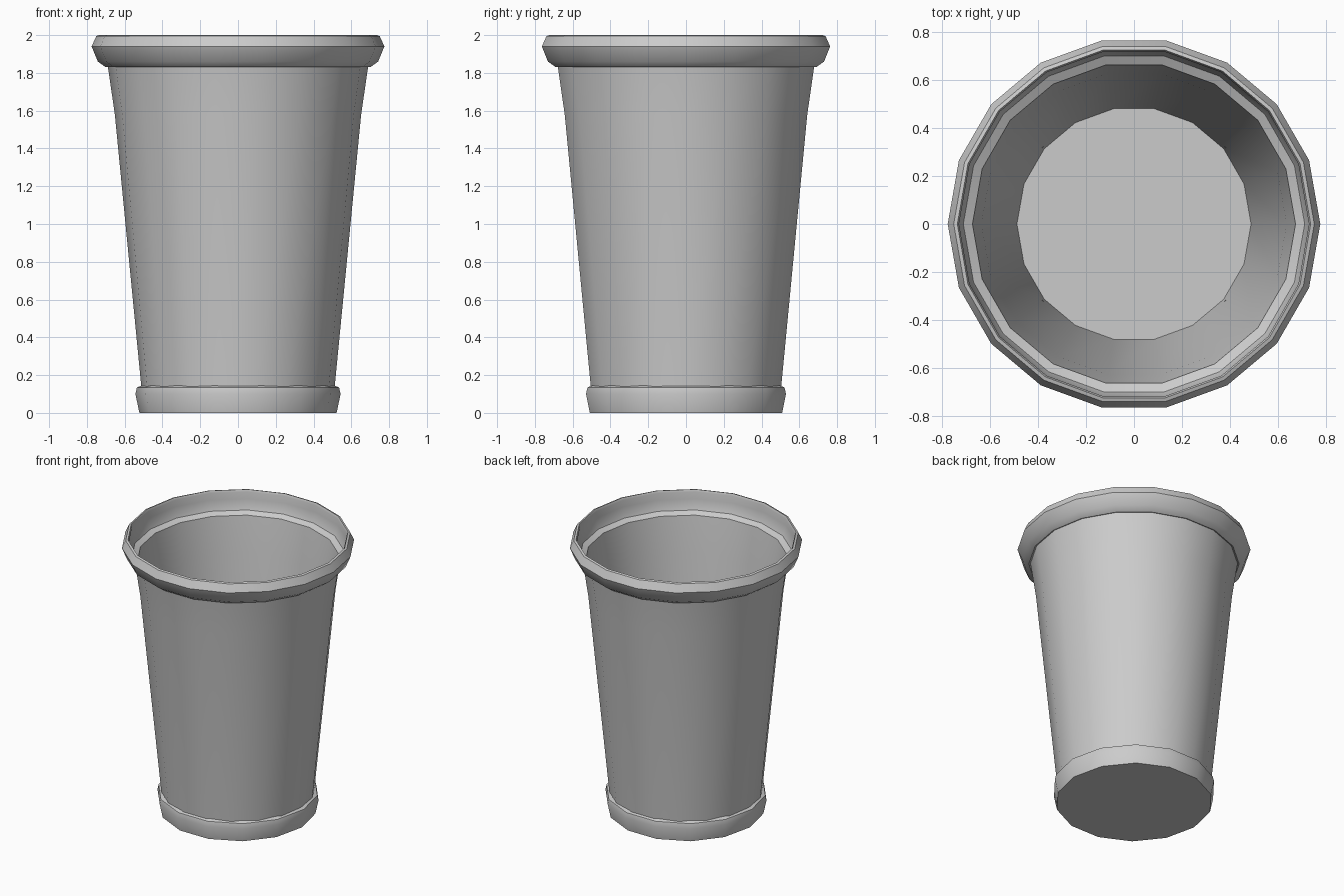
import bpy, bmesh, math

if "Cube" in bpy.data.objects:
    bpy.data.objects.remove(bpy.data.objects["Cube"])

def lathe(name, profile, sides, turn=0.0, closed=False, angle=40):
    """Revolve (radius, z) points around z; radius 0 makes a pole."""
    bm = bmesh.new()
    rings = []
    for r, z in profile:
        if r == 0:
            rings.append([bm.verts.new((0, 0, z))] * sides)
        else:
            rings.append([bm.verts.new((r * math.cos(turn + 2 * math.pi * i / sides),
                                        r * math.sin(turn + 2 * math.pi * i / sides), z))
                          for i in range(sides)])
    pairs = list(zip(rings, rings[1:]))
    if closed:
        pairs.append((rings[-1], rings[0]))
    for a, b in pairs:
        for i in range(sides):
            j = (i + 1) % sides
            quad = list(dict.fromkeys([a[i], a[j], b[j], b[i]]))
            bm.faces.new(quad)
    bmesh.ops.recalc_face_normals(bm, faces=bm.faces)
    mesh = bpy.data.meshes.new(name)
    bm.to_mesh(mesh)
    bm.free()
    ob = bpy.data.objects.new(name, mesh)
    bpy.context.collection.objects.link(ob)
    bpy.ops.object.select_all(action='DESELECT')
    ob.select_set(True)
    bpy.context.view_layer.objects.active = ob
    bpy.ops.object.shade_smooth_by_angle(angle=math.radians(angle))
    return ob

# Thin tapered wall with the inside floor
lathe("cup_wall", [(0, 0.01), (0.5, 0.01), (0.512, 0.14), (0.652, 1.58), (0.69, 1.84),
                   (0.672, 1.84), (0.635, 1.58), (0.487, 0.04), (0, 0.04)], 18)

# Flared rim band, a thin shell with a ledge down to the wall
lathe("rim", [(0.672, 1.84), (0.70, 1.83), (0.742, 1.86), (0.775, 1.94), (0.75, 1.995),
              (0.735, 2.0), (0.728, 1.985), (0.735, 1.93), (0.71, 1.86)],
      18, closed=True)

# Faceted foot band with the underside disc
lathe("foot", [(0, 0), (0.522, 0), (0.543, 0.10), (0.535, 0.135), (0.508, 0.145)], 14)
